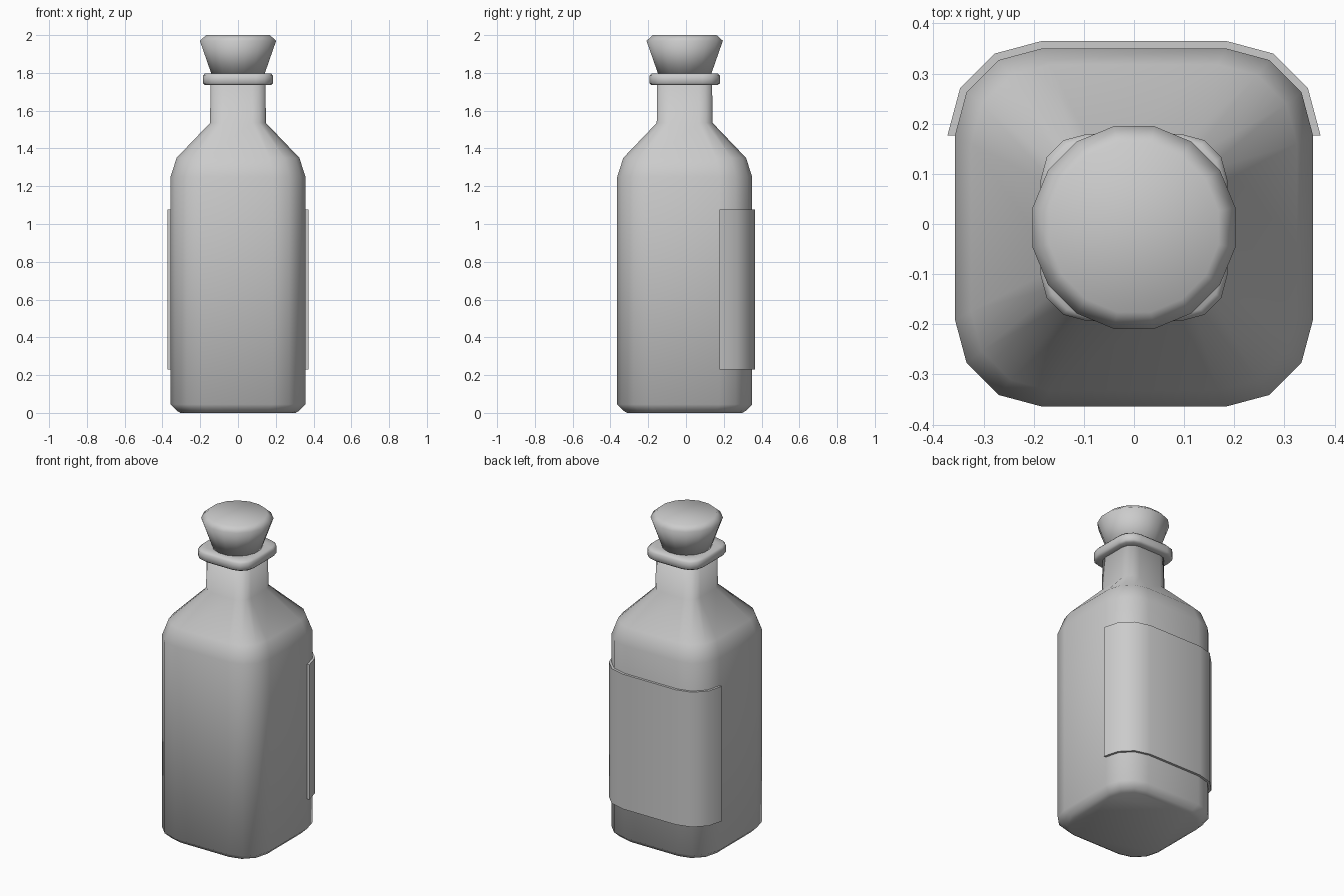
import bpy, bmesh, math

if "Cube" in bpy.data.objects:
    bpy.data.objects.remove(bpy.data.objects["Cube"])

CY = -0.007          # shared axis of the bottle
CORE = 0.485         # corner-radius share of the half width


def corner_pts(h, quads=(0, 1, 2, 3), offset=0.0):
    """Rounded-square outline, three segments per corner."""
    c, r = h * (1 - CORE), h * CORE + offset
    pts = []
    for q in quads:
        cx = c if q in (0, 3) else -c
        cy = c if q in (0, 1) else -c
        for i in range(4):
            a = math.radians(90 * q + 30 * i)
            pts.append((cx + r * math.cos(a), CY + cy + r * math.sin(a)))
    return pts


def circle_pts(r, n=16):
    return [(r * math.cos((i + 0.5) * math.tau / n),
             CY + r * math.sin((i + 0.5) * math.tau / n)) for i in range(n)]


def loft(name, profile, outline, angle=None):
    """Stack outlines of (size, z) into a closed, capped solid."""
    bm = bmesh.new()
    rings = [[bm.verts.new((x, y, z)) for x, y in outline(s)] for s, z in profile]
    n = len(rings[0])
    for a, b in zip(rings, rings[1:]):
        for i in range(n):
            j = (i + 1) % n
            bm.faces.new((a[i], a[j], b[j], b[i]))
    bm.faces.new(rings[0][::-1])
    bm.faces.new(rings[-1])
    return finish(name, bm, angle)


def finish(name, bm, angle):
    bmesh.ops.recalc_face_normals(bm, faces=bm.faces)
    me = bpy.data.meshes.new(name)
    bm.to_mesh(me)
    bm.free()
    ob = bpy.data.objects.new(name, me)
    bpy.context.collection.objects.link(ob)
    bpy.ops.object.select_all(action='DESELECT')
    ob.select_set(True)
    bpy.context.view_layer.objects.active = ob
    if angle is None:
        bpy.ops.object.shade_smooth()
    else:
        bpy.ops.object.shade_smooth_by_angle(angle=math.radians(angle))
    return ob


# Square bottle with rounded corners, shoulders and neck
loft("bottle_body", [(0.305, 0.0), (0.325, 0.012), (0.357, 0.045), (0.357, 1.25),
                     (0.325, 1.35), (0.148, 1.535), (0.145, 1.75)], corner_pts)

# Raised lip around the mouth
loft("bottle_lip", [(0.14, 1.735), (0.175, 1.735), (0.186, 1.745), (0.186, 1.785),
                    (0.175, 1.797), (0.135, 1.797)], corner_pts)

# Tapered stopper
loft("stopper", [(0.14, 1.785), (0.206, 1.97), (0.172, 2.0)], circle_pts)

# Label wrapped around the back face and both back corners
inner = corner_pts(0.357, (0, 1))
outer = corner_pts(0.357, (0, 1), 0.015)
bm = bmesh.new()
cols = [[bm.verts.new((*p, z)) for p, z in
         ((i, 0.23), (o, 0.23), (o, 1.077), (i, 1.077))]
        for i, o in zip(inner, outer)]
for a, b in zip(cols, cols[1:]):
    for k in range(4):
        m = (k + 1) % 4
        bm.faces.new((a[k], a[m], b[m], b[k]))
bm.faces.new(cols[0])
bm.faces.new(cols[-1][::-1])
finish("back_label", bm, 40)
